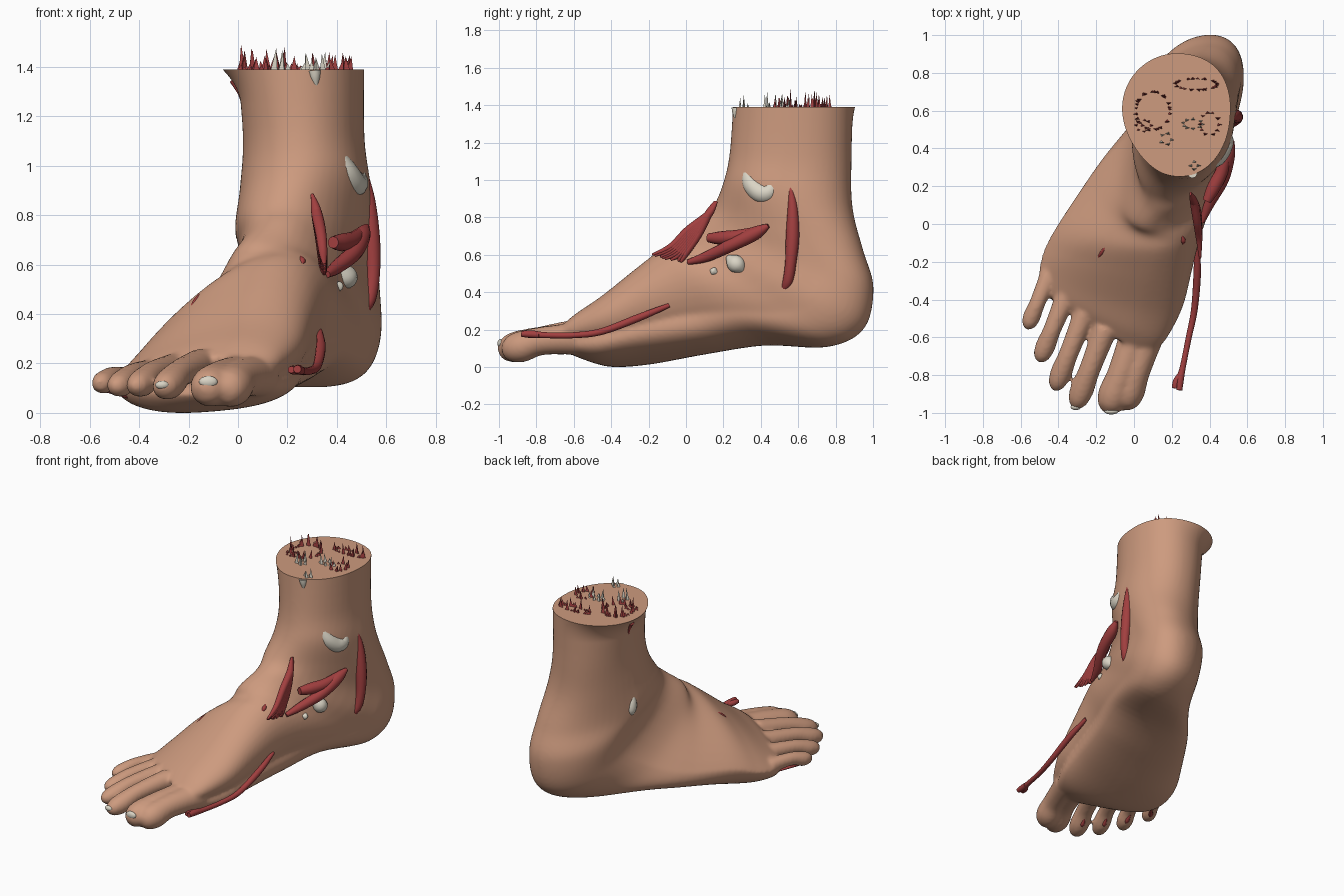
import bpy, bmesh, math, random
from mathutils import Vector

if "Cube" in bpy.data.objects:
    bpy.data.objects.remove(bpy.data.objects["Cube"])

random.seed(4)


def material(name, rgb):
    m = bpy.data.materials.new(name)
    m.diffuse_color = (*rgb, 1)
    m.use_nodes = True
    m.node_tree.nodes["Principled BSDF"].inputs["Base Color"].default_value = m.diffuse_color
    return m


SKIN = material("skin", (0.61, 0.325, 0.21))
MUSCLE = material("muscle", (0.36, 0.05, 0.05))
BONE = material("bone", (0.70, 0.66, 0.56))


def spline(keys, steps):
    """Catmull-Rom through tuples of any length."""
    out = []
    for i in range(len(keys) - 1):
        a, b = keys[max(i - 1, 0)], keys[i]
        c, d = keys[i + 1], keys[min(i + 2, len(keys) - 1)]
        for k in range(steps):
            t = k / steps
            out.append([0.5 * (2 * q + (r - p) * t + (2 * p - 5 * q + 4 * r - s) * t * t
                               + (3 * q - p - 3 * r + s) * t ** 3)
                        for p, q, r, s in zip(a, b, c, d)])
    return out + [list(keys[-1])]


def bridge(bm, rings):
    """Skin a list of point rings and close both ends."""
    rows = [[bm.verts.new(p) for p in ring] for ring in rings]
    n = len(rows[0])
    faces = [bm.faces.new((a[i], a[(i + 1) % n], b[(i + 1) % n], b[i]))
             for a, b in zip(rows, rows[1:]) for i in range(n)]
    faces += [bm.faces.new(rows[0]), bm.faces.new(rows[-1])]
    bmesh.ops.recalc_face_normals(bm, faces=faces)


def tube(bm, keys, steps=6, sides=14):
    """Round tube along (x, y, z, radius) keys."""
    pts = spline(keys, steps)
    rings = []
    for i, p in enumerate(pts):
        t = Vector(pts[min(i + 1, len(pts) - 1)][:3]) - Vector(pts[max(i - 1, 0)][:3])
        ref = Vector((1, 0, 0)) if abs(t.normalized().x) < 0.9 else Vector((0, 0, 1))
        u = t.cross(ref).normalized()
        v = t.cross(u).normalized()
        r = max(p[3], 0.001)
        rings.append([Vector(p[:3]) + r * (u * math.cos(a) + v * math.sin(a))
                      for a in (2 * math.pi * k / sides for k in range(sides))])
    bridge(bm, rings)


def finish(bm, name, mat, angle=50):
    me = bpy.data.meshes.new(name)
    bm.to_mesh(me)
    bm.free()
    me.shade_smooth()
    me.set_sharp_from_angle(angle=math.radians(angle))
    ob = bpy.data.objects.new(name, me)
    bpy.context.collection.objects.link(ob)
    me.materials.clear()
    me.materials.append(mat)
    return ob


def tubes(name, mat, *paths):
    bm = bmesh.new()
    for p in paths:
        tube(bm, p)
    return finish(bm, name, mat)


# Cross-sections fanning from shin to toes: top, medial, bottom, lateral points
leg = [
    (.23, .255, 1.46, .51, .57, 1.46, .28, .895, 1.46, -.01, .58, 1.46),
    (.25, .235, 1.15, .51, .57, 1.12, .29, .885, 1.10, .02, .58, 1.12),
    (.24, .20, .98, .53, .53, .92, .33, .89, .85, .01, .55, .90),
    (.21, .14, .84, .54, .60, .70, .36, .945, .62, -.005, .53, .71),
    (.19, .07, .77, .565, .72, .51, .37, 1.0, .42, .04, .65, .55),
    (.17, .02, .72, .57, .67, .36, .37, .95, .20, .045, .61, .41),
]
foot = [
    (.15, -.03, .68, .515, .52, .29, .33, .75, .10, -.04, .47, .30),
    (.14, -.08, .645, .42, .23, .29, .16, .40, .115, -.2, .29, .22),
    (.12, -.15, .61, .33, .00, .27, .05, .10, .07, -.39, .02, .19),
    (.08, -.27, .515, .28, -.2, .23, -.05, -.2, .02, -.475, -.13, .14),
    (.03, -.44, .375, .235, -.4, .18, -.1, -.42, .0, -.505, -.25, .12),
    (-.03, -.56, .285, .16, -.57, .15, -.14, -.52, .03, -.49, -.33, .12),
    (-.08, -.62, .22, .1, -.65, .14, -.15, -.58, .07, -.46, -.37, .12),
]
sections = spline(leg + foot, 6)
rings = []
for i, s in enumerate(sections):
    f = min(1, i / 40)
    T, R, B, L = (Vector(s[k:k + 3]) for k in (0, 3, 6, 9))
    C = (R + L) / 2
    bump = math.exp(-((i - 34) / 11) ** 2)
    upper = .94 + .18 * f
    lower = .95 - .15 * max(0, min(1, (i - 34) / 10))
    ring = []
    for k in range(48):
        a = 2 * math.pi * k / 48
        c, d = math.cos(a), math.sin(a)
        e = upper - bump * (.22 if c > 0 else .38) if d > 0 else lower
        ring.append(C + ((R if c > 0 else L) - C) * abs(c) ** e
                    + ((T if d > 0 else B) - C) * abs(d) ** e)
    rings.append(ring)
bm = bmesh.new()
bridge(bm, rings)

# Toes: base, tip, radius (the big toe is two tubes side by side)
toes = [
    (.02, -.56, .145, -.145, -1.005, .09, .088),
    (.085, -.56, .145, -.06, -.985, .088, .088),
    (-.15, -.55, .19, -.315, -.98, .09, .066),
    (-.26, -.47, .175, -.425, -.885, .10, .06),
    (-.36, -.38, .155, -.505, -.735, .10, .056),
    (-.45, -.27, .13, -.57, -.56, .115, .050),
]
toe_shape = [(0, 0, 1), (.3, .012, .9), (.55, .015, .86), (.76, .0, .95), (.9, -.002, .78),
             (.97, 0, .45), (1, 0, .1)]
for bx, by, bz, tx, ty, tz, r in toes:
    b, t = Vector((bx, by, bz)), Vector((tx, ty, tz))
    tube(bm, [(*(b.lerp(t, f) + Vector((0, 0, h))), r * k) for f, h, k in toe_shape], 6, 24)

# Fuse into one smooth skin
raw = finish(bm, "foot_raw", SKIN)
m = raw.modifiers.new("fuse", 'REMESH')
m.mode, m.voxel_size = 'VOXEL', 0.011
m = raw.modifiers.new("soften", 'SMOOTH')
m.factor, m.iterations = 0.5, 12
dg = bpy.context.evaluated_depsgraph_get()
fused = bpy.data.meshes.new_from_object(raw.evaluated_get(dg))
bpy.data.objects.remove(raw)
bm = bmesh.new()
bm.from_mesh(fused)
low = min(v.co.z for v in bm.verts)
bmesh.ops.translate(bm, verts=bm.verts, vec=(0, 0, -low))
# Flared skin flap at the back of the cut, then the flat cut itself
for v in bm.verts:
    if v.co.z > 1.25:
        a = math.atan2(v.co.y - .57, v.co.x - .25) - math.radians(155)
        rise = min(1.1, (v.co.z - 1.25) / .14) ** 2
        push = .07 * rise * max(0, math.cos(a)) ** 2
        v.co.x += push * math.cos(a + math.radians(155))
        v.co.y += push * math.sin(a + math.radians(155))
bmesh.ops.bisect_plane(bm, geom=bm.verts[:] + bm.edges[:] + bm.faces[:],
                       plane_co=(0, 0, 1.39), plane_no=(0, 0, 1), clear_outer=True)
bmesh.ops.holes_fill(bm, edges=[e for e in bm.edges if e.is_boundary], sides=0)
skin = finish(bm, "foot_skin", SKIN)
bpy.context.view_layer.update()


def snap(p, sink=0.0):
    """Nearest point on the skin, pushed inward by sink."""
    _, co, no, _ = skin.closest_point_on_mesh(Vector(p))
    return co - no * sink


def snapped(keys, sink):
    return [(*snap(k[:3], sink), k[3]) for k in keys]


# Exposed muscles and tendons on the medial side
strands = []
for k in range(8):
    f = k / 7
    strands.append([(.30, .165 - .01 * f, .885, .006), (.318, .115, .81, .022),
                    (.335, .06 - .05 * (1 - f), .73 - .03 * f, .022),
                    (.345, -.08 + .07 * f, .645 - .05 * f, .017),
                    (.35, -.17 + .13 * f + random.uniform(-.02, .02), .60 - .04 * f, .006)])
tubes("ankle_front_tendon", MUSCLE, *strands)
tubes("arch_muscle", MUSCLE,
      [(.52, .44, .755, .012), (.50, .37, .715, .036), (.47, .24, .65, .034),
       (.40, .11, .59, .028), (.36, .01, .56, .014)],
      [(.50, .40, .735, .02), (.465, .28, .70, .034), (.42, .19, .69, .036), (.385, .12, .69, .024)])
tubes("heel_muscle", MUSCLE,
      [(.515, .555, .985, .006), (.53, .57, .86, .026), (.54, .57, .70, .036),
       (.545, .56, .56, .030), (.53, .545, .46, .028), (.50, .52, .41, .02)])
tubes("big_toe_tendon", MUSCLE,
      [(.33, -.09, .33, .012), (.335, -.25, .265, .02), (.32, -.45, .19, .018),
       (.29, -.6, .17, .016), (.26, -.75, .17, .016), (.245, -.82, .175, .02), (.24, -.88, .177, .016)],
      [(.26, -.78, .17, .014), (.225, -.83, .173, .018), (.215, -.87, .175, .014)])

# Slivers of muscle showing through the skin
slivers = [snapped([(-.14, -.1, .5, .002), (-.17, -.15, .46, .011), (-.2, -.19, .42, .002)], .006),
           snapped([(.24, -.05, .61, .004), (.24, -.07, .59, .014), (.24, -.09, .58, .004)], .004),
           snapped([(.0, .62, 1.36, .02), (.0, .61, 1.29, .014), (.0, .6, 1.22, .002)], .008)]
for bx, by, bz, tx, ty, tz, r in toes[2:]:
    x, y = bx + .55 * (tx - bx), by + .55 * (ty - by)
    slivers.append(snapped([(x + .01, y + .04, 0, .004), (x, y, 0, .014), (x - .01, y - .03, 0, .004)], .006))
tubes("muscle_slivers", MUSCLE, *slivers)

# Bone patches breaking the surface
tubes("ankle_bones", BONE,
      snapped([(.43, .30, 1.06, .03), (.47, .33, .98, .05), (.51, .38, .93, .056),
               (.53, .43, .94, .05), (.53, .46, 1.0, .024)], .034),
      snapped([(-.02, .56, .84, .006), (-.02, .57, .77, .032), (-.02, .58, .71, .034), (-.02, .59, .67, .008)], .02),
      snapped([(.33, .2, 1.39, .026), (.335, .2, 1.36, .02), (.34, .2, 1.32, .004)], .008))
tubes("instep_bones", BONE,
      [(.42, .22, .59, .01), (.43, .25, .565, .042), (.44, .28, .54, .044), (.44, .31, .51, .012)],
      snapped([(.40, .13, .52, .006), (.40, .15, .51, .022), (.4, .17, .5, .006)], .004))

# Toe tips of bone
bm = bmesh.new()
for p, w, h in (((-.12, -1.0, .13), .038, .024), ((-.31, -.98, .12), .028, .017)):
    new = bmesh.ops.create_uvsphere(bm, u_segments=16, v_segments=8, radius=1)["verts"]
    bmesh.ops.scale(bm, verts=new, vec=(w, .016, h))
    bmesh.ops.translate(bm, verts=new, vec=snap(p, .008))
finish(bm, "toe_nails", BONE)


# Ragged spikes around each cut tendon, muscle and bone
def spikes(name, mat, clusters):
    bm = bmesh.new()
    for cx, cy, rx, ry, n, top in clusters:
        for k in range(n):
            a = 2 * math.pi * k / n + random.uniform(-.15, .15)
            x, y = cx + rx * math.cos(a), cy + ry * math.sin(a)
            h = top * random.random() ** 1.8 + .012
            base = [bm.verts.new((x + .016 * math.cos(a + q), y + .009 * math.sin(a + q), 1.385))
                    for q in (0, 2.1, 4.2)]
            tip = bm.verts.new((x + random.uniform(-.01, .01), y, 1.39 + h))
            for i in range(3):
                bm.faces.new((base[i], base[(i + 1) % 3], tip))
    finish(bm, name, mat, 10)


spikes("cut_muscle_spikes", MUSCLE, [(.10, .60, .09, .10, 26, .09), (.33, .74, .11, .03, 24, .06),
                                     (.40, .53, .05, .06, 10, .05), (.05, .52, .04, .03, 8, .06)])
spikes("cut_bone_spikes", BONE, [(.31, .53, .05, .025, 9, .07), (.17, .45, .03, .03, 5, .12),
                                 (.32, .31, .02, .02, 4, .06)])
